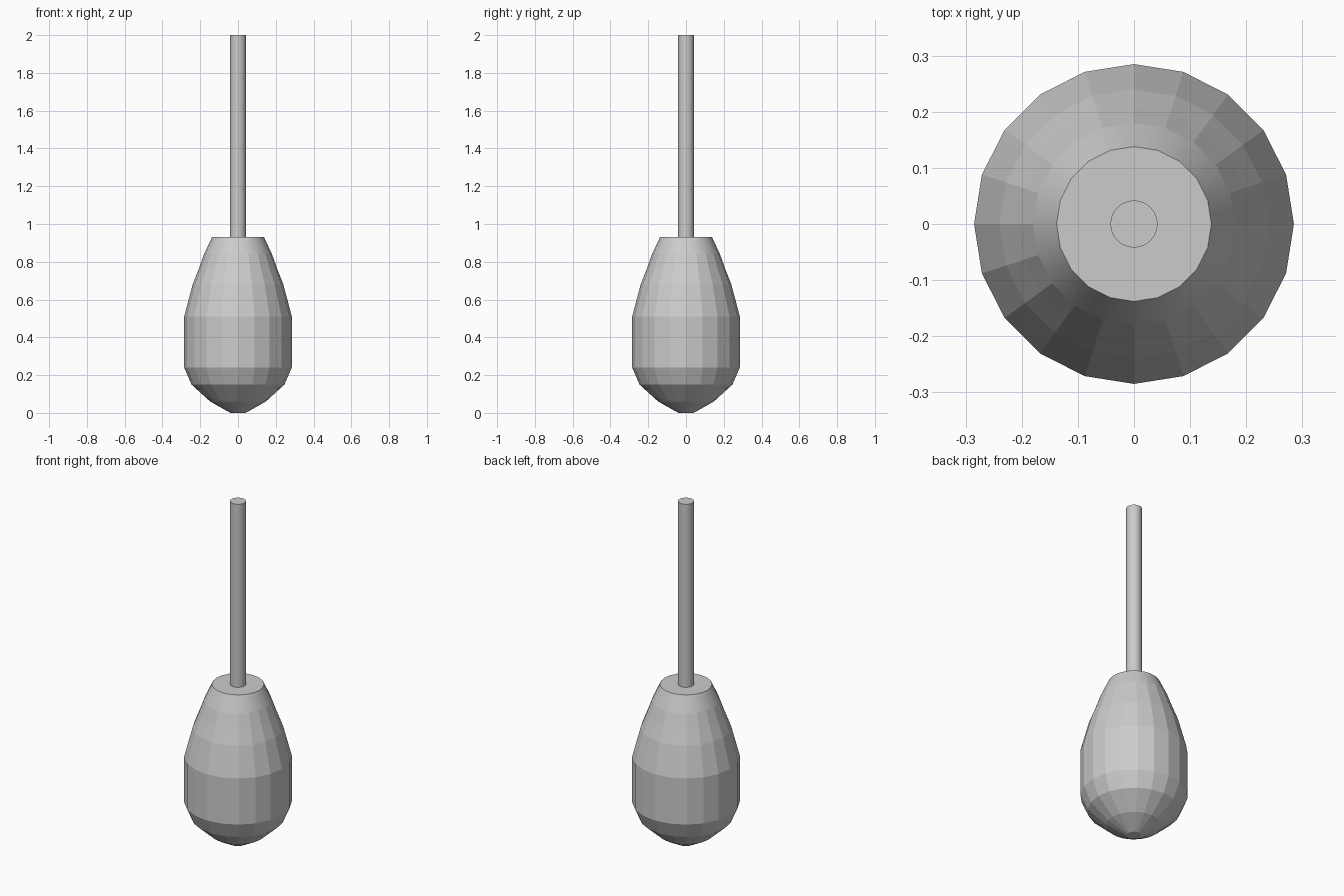
import bpy, bmesh
from math import cos, sin, tau

if "Cube" in bpy.data.objects:
    bpy.data.objects.remove(bpy.data.objects["Cube"])


def lathe(name, profile, sides, smooth_bands=()):
    """Revolve (radius, z) points about z, capped at both ends."""
    bm = bmesh.new()
    rings = [[bm.verts.new((r * cos(tau * i / sides), r * sin(tau * i / sides), z))
              for i in range(sides)] for r, z in profile]
    for b, (low, high) in enumerate(zip(rings, rings[1:])):
        for i in range(sides):
            j = (i + 1) % sides
            face = bm.faces.new((low[i], low[j], high[j], high[i]))
            face.smooth = b in smooth_bands
    bm.faces.new(rings[0][::-1])
    bm.faces.new(rings[-1])
    # keep cap rims crisp
    for ring in (rings[0], rings[-1]):
        for i in range(sides):
            bm.edges.get((ring[i], ring[(i + 1) % sides])).smooth = False
    mesh = bpy.data.meshes.new(name)
    bm.to_mesh(mesh)
    bm.free()
    obj = bpy.data.objects.new(name, mesh)
    bpy.context.collection.objects.link(obj)
    return obj


# Faceted teardrop weight, smooth only around the neck
body = [(0.04, 0.0), (0.147, 0.06), (0.246, 0.15), (0.285, 0.24), (0.285, 0.51),
        (0.24, 0.68), (0.207, 0.765), (0.18, 0.84), (0.138, 0.93)]
lathe("weight_body", body, 20, smooth_bands=(7,))

# Slim round rod, set into the top of the weight
lathe("rod", [(0.042, 0.90), (0.042, 2.0)], 32, smooth_bands=(0,))
